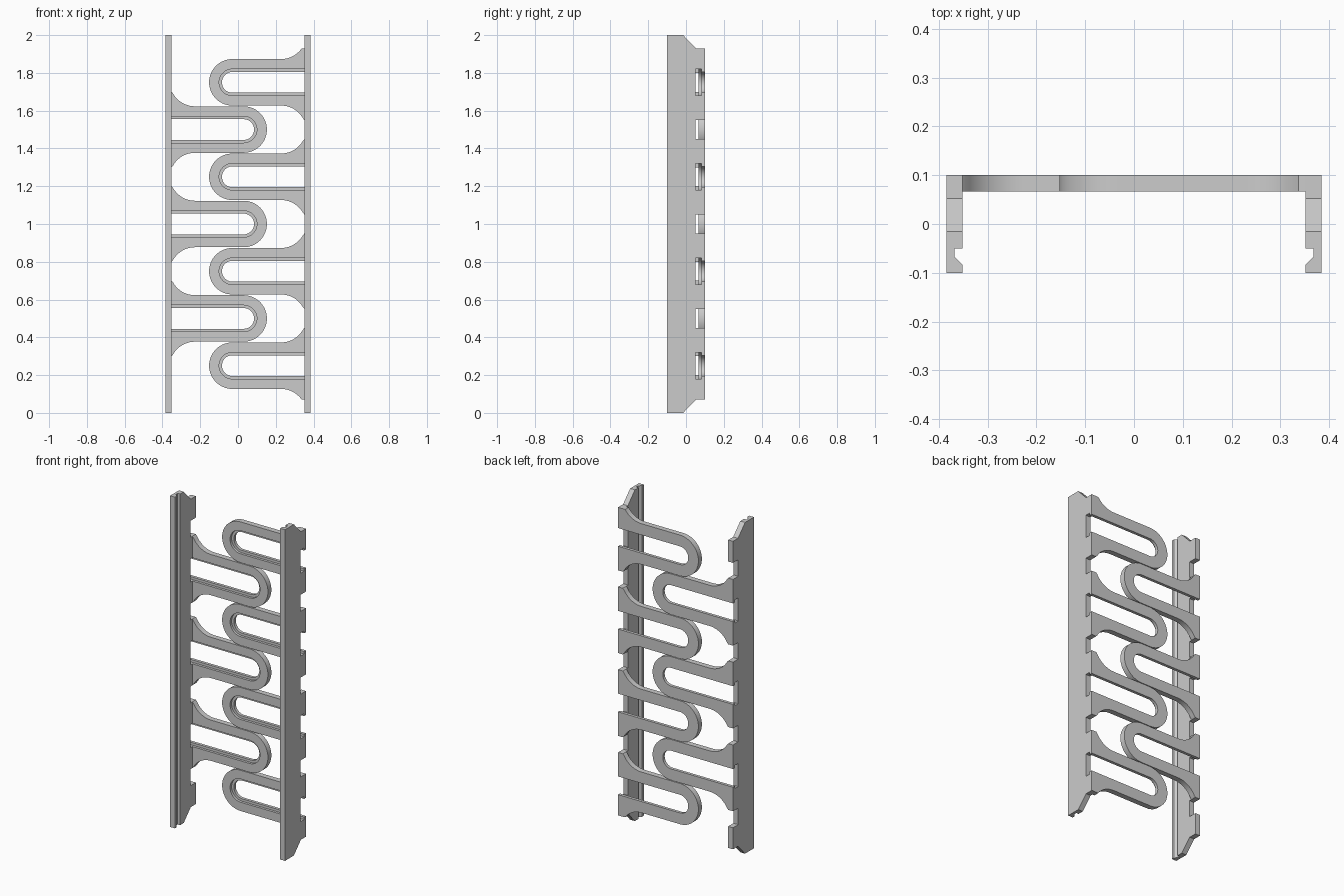
import bpy, bmesh, math

if "Cube" in bpy.data.objects:
    bpy.data.objects.remove(bpy.data.objects["Cube"])

IN, OUT = 0.352, 0.384       # rail inner / outer x
FLOOR, CEIL = 0.07, 1.93     # rail ends behind the chamfers


def prism(name, pts, axis, a, b):
    """Extrude a 2D outline along an axis; remaining axes keep xyz order."""
    bm = bmesh.new()

    def vert(p, d):
        co = list(p)
        co.insert("xyz".index(axis), d)
        return bm.verts.new(co)

    lo = [vert(p, a) for p in pts]
    hi = [vert(p, b) for p in pts]
    bm.faces.new(lo)
    bm.faces.new(hi)
    n = len(pts)
    for i in range(n):
        bm.faces.new((lo[i], lo[(i + 1) % n], hi[(i + 1) % n], hi[i]))
    bmesh.ops.recalc_face_normals(bm, faces=bm.faces)
    me = bpy.data.meshes.new(name)
    bm.to_mesh(me)
    bm.free()
    ob = bpy.data.objects.new(name, me)
    bpy.context.collection.objects.link(ob)
    return ob


def cut(ob, cutter):
    bpy.context.view_layer.objects.active = ob
    m = ob.modifiers.new("cut", "BOOLEAN")
    m.operation, m.solver, m.object = "DIFFERENCE", "EXACT", cutter
    bpy.ops.object.modifier_apply(modifier=m.name)


def discard(ob):
    bpy.data.objects.remove(ob, do_unlink=True)


def arc(cx, cz, r, a0, a1, n):
    return [(cx + r * math.cos(math.radians(a0 + (a1 - a0) * i / n)),
             cz + r * math.sin(math.radians(a0 + (a1 - a0) * i / n)))
            for i in range(n + 1)]


def flip(pts, s):
    return [(s * x, z) for x, z in pts]


def finger_outline(c):
    # rounded tip, straight arm, flared root at the rail
    half = 0.123
    flare = arc(0.228, half + 0.133, 0.133, -90, -29, 10) + [(IN, 0.2)]
    pts = arc(-0.03, c, half, 270, 90, 28)
    pts += [(x, c + z) for x, z in flare]
    pts += [(x, c - z) for x, z in reversed(flare)]
    out = []
    for x, z in pts:
        p = (x, min(max(z, FLOOR), CEIL))
        if not out or p != out[-1]:
            out.append(p)
    return out


def slot_outline(c, r):
    return arc(-0.03, c, r, 270, 90, 20) + [(0.42, c + r), (0.42, c - r)]


def build_side(label, s, fingers, gaps):
    # side rail with clip groove
    profile = [(IN, 0.1), (OUT, 0.1), (OUT, -0.1), (IN, -0.1), (IN, -0.083),
               (0.368, -0.067), (0.368, -0.05), (IN, -0.05)]
    rail = prism(label + "_rail", flip(profile, s), "z", 0, 2)
    cutters = []
    # chamfered ends
    end = [(-0.082, -0.07), (0.052, FLOOR), (0.2, FLOOR), (0.2, -0.07)]
    for pts in (end, [(y, 2 - z) for y, z in end]):
        cutters.append(prism("cutter", pts, "x", s * 0.3, s * 0.45))
    # notches between fingers
    for c in gaps:
        box = [(0.05, c - 0.05), (0.2, c - 0.05), (0.2, c + 0.05), (0.05, c + 0.05)]
        cutters.append(prism("cutter", box, "x", s * 0.3, s * 0.45))
    for k in cutters:
        cut(rail, k)
        discard(k)
    # fingers with stepped slots that run out through the rail
    parts = [rail]
    for i, c in enumerate(fingers):
        f = prism(f"{label}_finger_{i + 1}", flip(finger_outline(c), s), "y", 0.067, 0.1)
        for r, y0, y1 in ((0.07, 0.05, 0.082), (0.055, 0.06, 0.15)):
            k = prism("cutter", flip(slot_outline(c, r), s), "y", y0, y1)
            cut(f, k)
            cut(rail, k)
            discard(k)
        parts.append(f)
    # smooth curves, crisp edges
    for ob in parts:
        bpy.ops.object.select_all(action="DESELECT")
        ob.select_set(True)
        bpy.context.view_layer.objects.active = ob
        bpy.ops.object.shade_smooth_by_angle(angle=math.radians(20))


A = [0.25, 0.75, 1.25, 1.75]
B = [0.5, 1.0, 1.5]
build_side("right", 1, A, B)
build_side("left", -1, B, A)
